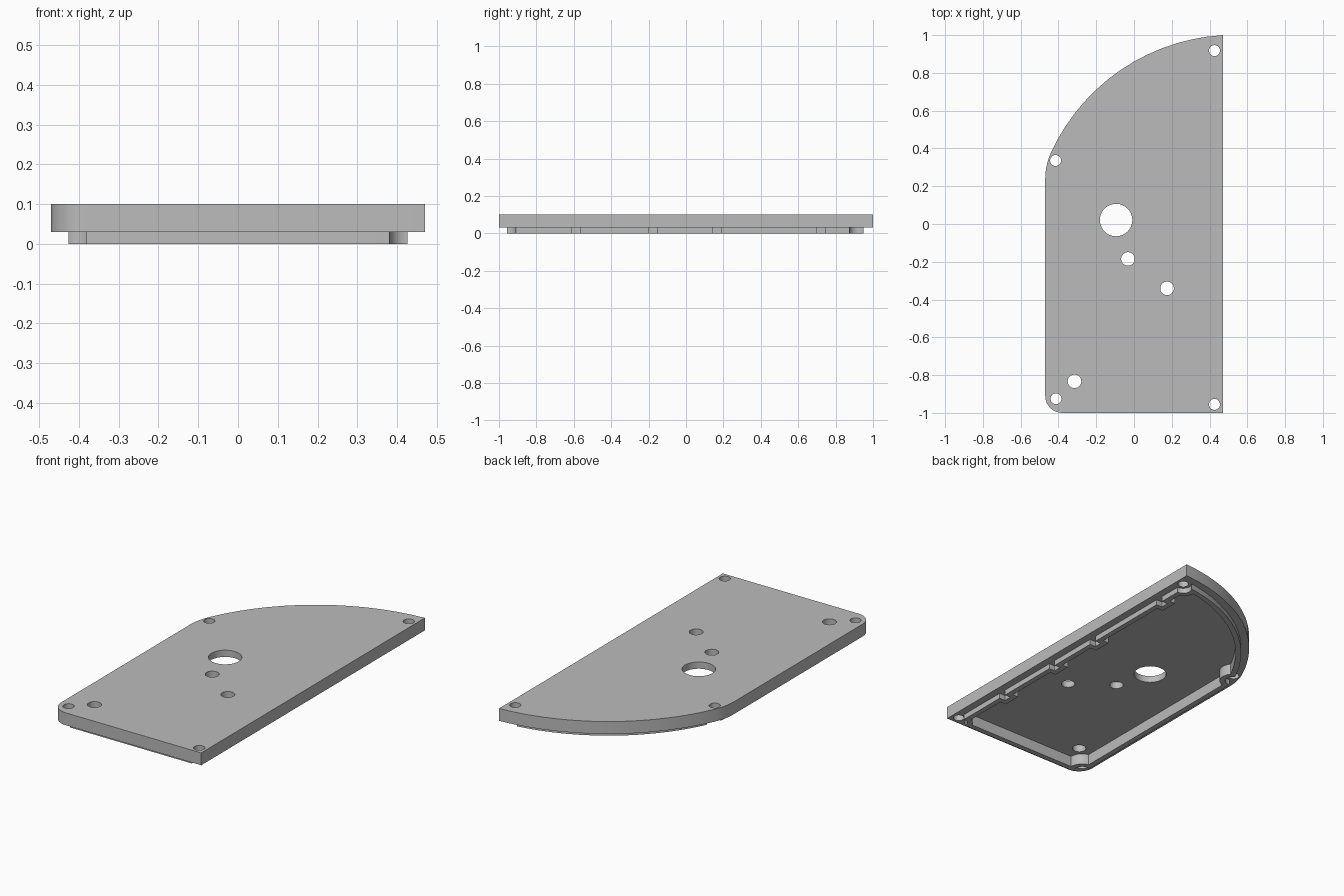
import bpy, bmesh, math

if "Cube" in bpy.data.objects:
    bpy.data.objects.remove(bpy.data.objects["Cube"])

BOTTOM, TOP, FLOOR = 0.03, 0.1, 0.062
LIP_GAP, WALL = 0.043, 0.03
SCREWS = [(0.426, 0.918), (-0.415, 0.336), (-0.413, -0.925), (0.426, -0.955)]
PEGS = [(-0.032, -0.185), (0.175, -0.341), (-0.315, -0.833)]
NOTCHES = [-0.59, -0.175, 0.165, 0.72]

grey = bpy.data.materials.new("plain grey")
grey.use_nodes = True
grey.diffuse_color = (0.5, 0.5, 0.5, 1)
grey.node_tree.nodes["Principled BSDF"].inputs["Base Color"].default_value = (0.5, 0.5, 0.5, 1)


def arc(cx, cy, r, a, b, n):
    return [(cx + r * math.cos(math.radians(a + (b - a) * i / n)),
             cy + r * math.sin(math.radians(a + (b - a) * i / n))) for i in range(n + 1)]


def outline(d):
    """Plate outline moved inward by d: straight right side, large back arc,
    tighter shoulder arc on the left and a rounded front corner."""
    right, radius = 0.47 - d, 1.0686 - d
    start = math.degrees(math.acos((right - 0.532) / radius))
    return ([(right, d - 1)]
            + arc(0.532, -0.067, radius, start, 155.5, 14)
            + arc(-0.142, 0.24, 0.328 - d, 160, 180, 4)
            + arc(-0.38, -0.91, 0.09 - d, 180, 270, 8))


def prism(name, points, z0, z1):
    bm = bmesh.new()
    face = bm.faces.new([bm.verts.new((x, y, z0)) for x, y in points])
    top = bmesh.ops.extrude_face_region(bm, geom=[face])["geom"]
    bmesh.ops.translate(bm, vec=(0, 0, z1 - z0),
                        verts=[v for v in top if isinstance(v, bmesh.types.BMVert)])
    # The extrusion drops the starting face, so close the bottom again if it is open
    bmesh.ops.holes_fill(bm, edges=[e for e in bm.edges if e.is_boundary], sides=0)
    bmesh.ops.recalc_face_normals(bm, faces=bm.faces)
    mesh = bpy.data.meshes.new(name)
    bm.to_mesh(mesh)
    bm.free()
    mesh.materials.append(grey)
    obj = bpy.data.objects.new(name, mesh)
    bpy.context.collection.objects.link(obj)
    return obj


def disc(name, centre, r, sides=32):
    return prism(name, arc(*centre, r, 0, 360 - 360 / sides, sides - 1), -0.1, 0.2)


def combine(target, tool, operation):
    """Apply one boolean and remove the tool."""
    mod = target.modifiers.new("cut", 'BOOLEAN')
    mod.operation, mod.solver, mod.object = operation, 'EXACT', tool
    bpy.ops.object.select_all(action='DESELECT')
    bpy.context.view_layer.objects.active = target
    target.select_set(True)
    bpy.ops.object.modifier_apply(modifier=mod.name)
    bpy.data.objects.remove(tool)


def relieve(target, grow):
    """Cut the screw scoops and the notches of the straight side."""
    for c in SCREWS:
        combine(target, disc("scoop", c, 0.045 + grow), 'DIFFERENCE')
    for y in NOTCHES:
        h, x = 0.022 + grow, 0.39 - grow
        box = [(x, y - h), (0.6, y - h), (0.6, y + h), (x, y + h)]
        combine(target, prism("notch", box, -0.1, 0.2), 'DIFFERENCE')


# Plate with the lip underneath
plate = prism("cover_plate", outline(0), BOTTOM, TOP)
lip = prism("lip", outline(LIP_GAP), 0, 0.05)
relieve(lip, 0)
combine(plate, lip, 'UNION')

# Hollow underside, leaving a thin wall that follows the lip
recess = prism("recess", outline(LIP_GAP + WALL), -0.05, FLOOR)
relieve(recess, WALL)
combine(plate, recess, 'DIFFERENCE')

# Through holes
for c in SCREWS:
    combine(plate, disc("screw_hole", c, 0.029), 'DIFFERENCE')
for c in PEGS:
    combine(plate, disc("peg_hole", c, 0.036), 'DIFFERENCE')
combine(plate, disc("large_hole", (-0.095, 0.021), 0.086, 48), 'DIFFERENCE')

bpy.ops.object.select_all(action='DESELECT')
plate.select_set(True)
bpy.context.view_layer.objects.active = plate
bpy.ops.object.shade_smooth_by_angle(angle=math.radians(30))
